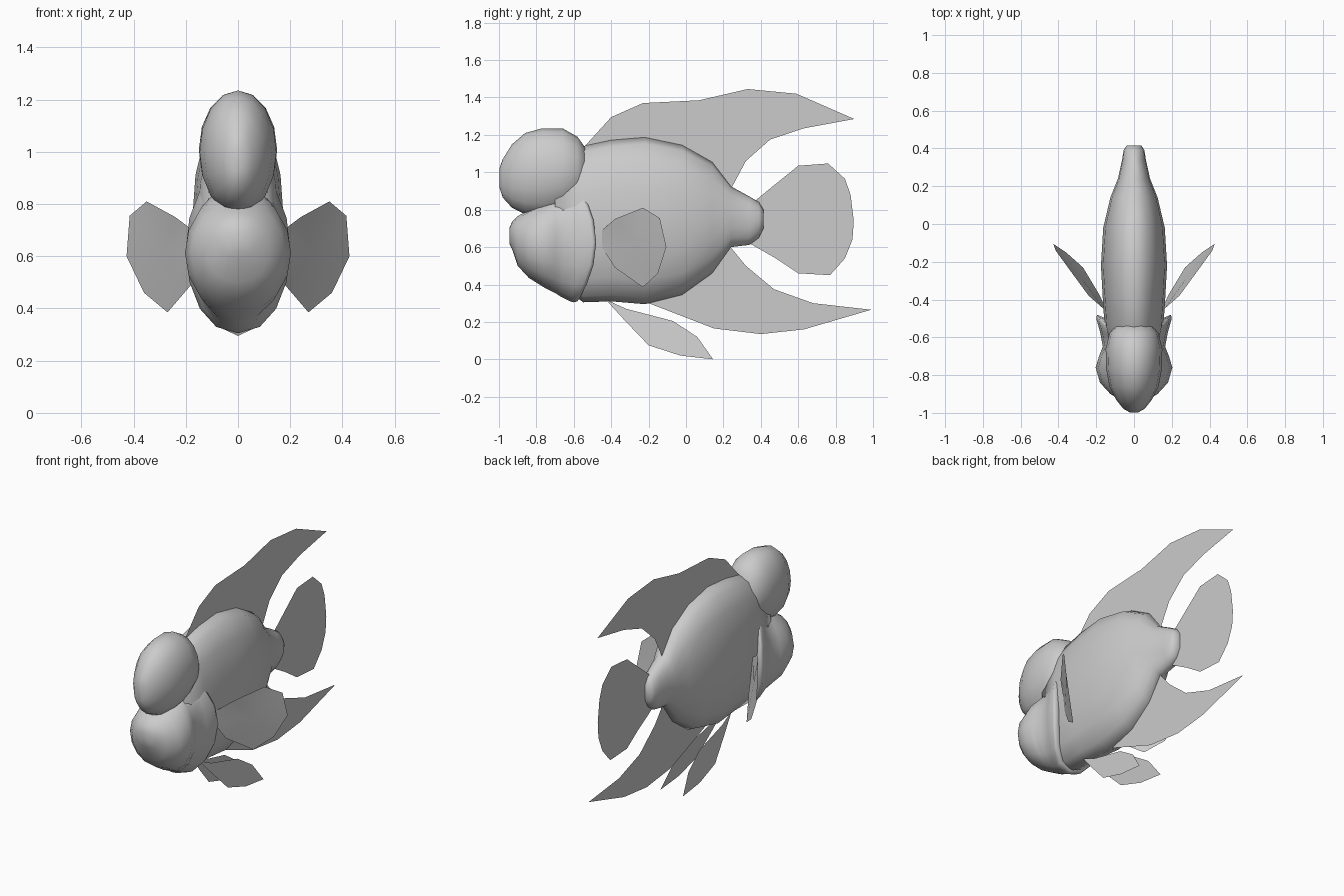
import bpy, bmesh, math

grey = bpy.data.materials.new("plain_grey")
grey.diffuse_color = (0.6, 0.6, 0.6, 1)


def add_object(name, bm, smooth=True):
    bmesh.ops.recalc_face_normals(bm, faces=bm.faces)
    for f in bm.faces:
        f.smooth = smooth
    me = bpy.data.meshes.new(name)
    bm.to_mesh(me)
    bm.free()
    me.materials.append(grey)
    ob = bpy.data.objects.new(name, me)
    bpy.context.collection.objects.link(ob)
    return ob


def loft(name, rings, sides=16, power=2.0):
    """Rings along y: (y, low z, high z, half width, sweep of top and bottom)."""
    bm = bmesh.new()
    loops = []
    for y, lo, hi, w, sweep in rings:
        loop = []
        for i in range(sides):
            a = 2 * math.pi * i / sides
            c, s = math.cos(a), math.sin(a)
            x = w * math.copysign(abs(c) ** (2 / power), c)
            z = (lo + hi) / 2 + (hi - lo) / 2 * s
            loop.append(bm.verts.new((x, y - sweep * s * s, z)))
        loops.append(loop)
    for a, b in zip(loops, loops[1:]):
        for i in range(sides):
            j = (i + 1) % sides
            bm.faces.new((a[i], a[j], b[j], b[i]))
    bm.faces.new(loops[0])
    bm.faces.new(loops[-1])
    return add_object(name, bm)


def flat_fin(name, outline):
    """Single sheet on the centre plane, outline in (y, z)."""
    bm = bmesh.new()
    bm.faces.new([bm.verts.new((0, y, z)) for y, z in outline])
    return add_object(name, bm, False)


def paired_fins(name, points):
    """Sheet fanned from its middle, made on both sides."""
    for side, sign in (("left", -1), ("right", 1)):
        bm = bmesh.new()
        vs = [bm.verts.new((sign * x, y, z)) for x, y, z in points]
        n = len(vs)
        mid = bm.verts.new([sum(v.co[k] for v in vs) / n for k in range(3)])
        for i in range(n):
            bm.faces.new((mid, vs[i], vs[(i + 1) % n]))
        add_object(f"{side}_{name}", bm)


# Deep, narrow body tapering to the tail root
loft("body", [
    (-0.70, 0.42, 1.05, 0.12, 0), (-0.55, 0.305, 1.14, 0.155, 0),
    (-0.40, 0.31, 1.172, 0.165, 0), (-0.22, 0.295, 1.187, 0.175, 0),
    (-0.02, 0.345, 1.145, 0.163, 0), (0.14, 0.46, 1.055, 0.125, 0),
    (0.24, 0.60, 0.925, 0.085, 0), (0.34, 0.612, 0.87, 0.063, 0),
    (0.39, 0.65, 0.84, 0.055, 0), (0.415, 0.70, 0.80, 0.04, 0),
], power=2.2)

# Rounded hood on the forehead
loft("hood", [
    (-0.998, 0.92, 1.02, 0.02, 0), (-0.98, 0.865, 1.07, 0.055, 0),
    (-0.93, 0.81, 1.15, 0.095, 0), (-0.86, 0.775, 1.21, 0.13, 0),
    (-0.77, 0.76, 1.235, 0.147, 0), (-0.66, 0.78, 1.235, 0.15, 0),
    (-0.58, 0.83, 1.19, 0.13, 0), (-0.53, 0.90, 1.12, 0.09, 0),
])

# Blunt face with cheek bulges, flaring back into the gill covers
loft("face", [
    (-0.945, 0.62, 0.70, 0.03, 0), (-0.93, 0.59, 0.735, 0.075, 0),
    (-0.90, 0.50, 0.765, 0.125, 0), (-0.84, 0.435, 0.80, 0.18, 0),
    (-0.76, 0.385, 0.84, 0.203, 0), (-0.70, 0.355, 0.87, 0.185, 0),
    (-0.65, 0.335, 0.89, 0.165, 0.02), (-0.57, 0.31, 0.93, 0.18, 0.05),
    (-0.50, 0.305, 0.945, 0.20, 0.10), (-0.48, 0.31, 0.94, 0.196, 0.10),
    (-0.50, 0.34, 0.92, 0.15, 0.08),
], power=2.2)

# Fins on the centre plane
flat_fin("dorsal_fin", [
    (-0.55, 1.13), (-0.40, 1.295), (-0.23, 1.37), (0.07, 1.385), (0.33, 1.445),
    (0.59, 1.42), (0.90, 1.285), (0.63, 1.235), (0.45, 1.175), (0.32, 1.06),
    (0.24, 0.91), (0.0, 1.10), (-0.3, 1.15)])
flat_fin("tail_fin", [
    (0.36, 0.84), (0.47, 0.93), (0.60, 1.035), (0.76, 1.047), (0.85, 0.965),
    (0.88, 0.88), (0.897, 0.74), (0.89, 0.64), (0.85, 0.54), (0.77, 0.45),
    (0.60, 0.46), (0.48, 0.54), (0.34, 0.62)])
flat_fin("anal_fin", [
    (0.23, 0.61), (0.32, 0.50), (0.47, 0.375), (0.68, 0.30), (0.99, 0.265),
    (0.63, 0.16), (0.40, 0.135), (0.15, 0.165), (-0.20, 0.30), (0.0, 0.38)])

# Side fins and belly fins
paired_fins("pectoral_fin", [
    (0.16, -0.45, 0.69), (0.24, -0.38, 0.75), (0.35, -0.23, 0.81),
    (0.415, -0.14, 0.755), (0.427, -0.105, 0.60), (0.36, -0.15, 0.46),
    (0.27, -0.23, 0.385), (0.18, -0.38, 0.49), (0.15, -0.45, 0.60)])
belly = [(-0.43, 0.32), (-0.32, 0.27), (-0.07, 0.205), (0.06, 0.12),
         (0.145, 0.0), (-0.03, 0.02), (-0.20, 0.075), (-0.32, 0.20)]
paired_fins("pelvic_fin", [(0.08 - 0.17 * z, y, z) for y, z in belly])
